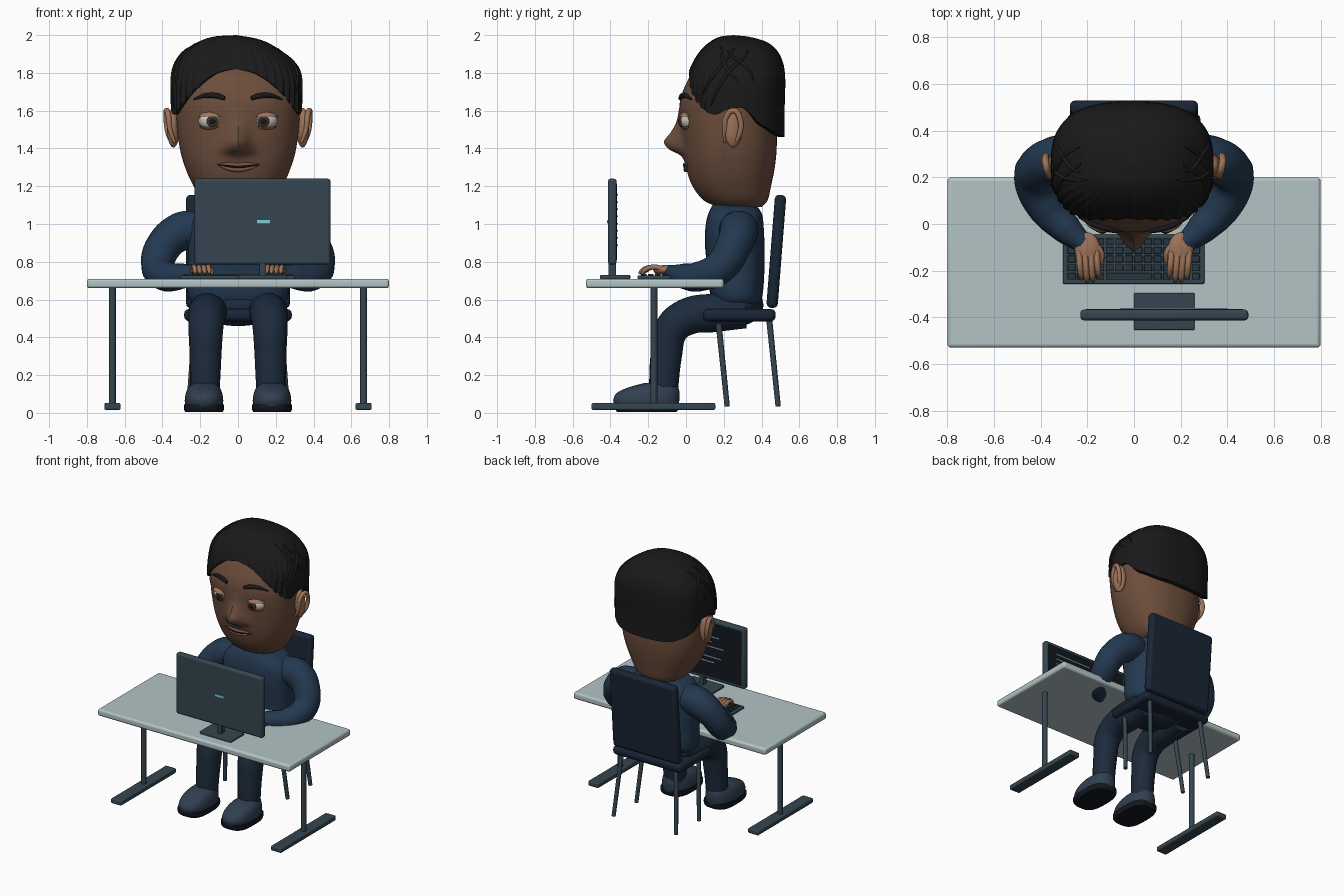
import bpy, bmesh, math
from mathutils import Vector, Matrix

if "Cube" in bpy.data.objects:
    bpy.data.objects.remove(bpy.data.objects["Cube"])


def mat(name, *rgb):
    m = bpy.data.materials.new(name)
    m.diffuse_color = (*rgb, 1)
    m.use_nodes = True
    m.node_tree.nodes["Principled BSDF"].inputs["Base Color"].default_value = m.diffuse_color
    return m


SKIN, PALE = mat("skin", .15, .075, .045), mat("light_skin", .34, .17, .10)
HAIR, SHIRT, PANTS = mat("hair", .01, .01, .011), mat("shirt", .017, .04, .08), mat("trousers", .012, .024, .045)
STEEL, TOP, SEAT = mat("steel", .035, .06, .08), mat("desk", .45, .55, .56), mat("chair", .01, .018, .035)
SHOE, DARK, KEY = mat("shoe", .03, .05, .08), mat("dark", .006, .009, .014), mat("key", .02, .035, .05)
WHITE, IRIS, CYAN = mat("white", .6, .57, .5), mat("iris", .05, .03, .018), mat("cyan", .2, .6, .65)
LINE, LIP = mat("line", .25, .4, .45), mat("lip", .2, .09, .06)


def add(name, bm, m, bevel=0):
    bmesh.ops.recalc_face_normals(bm, faces=bm.faces)
    me = bpy.data.meshes.new(name)
    bm.to_mesh(me)
    bm.free()
    me.materials.append(m)
    ob = bpy.data.objects.new(name, me)
    bpy.context.collection.objects.link(ob)
    if bevel:
        b = ob.modifiers.new("bevel", 'BEVEL')
        b.width, b.segments = bevel, 3
    return ob


def boxes(name, spans, m, bevel=0):
    """One object made of boxes given as (x0, x1, y0, y1, z0, z1)."""
    bm = bmesh.new()
    for x0, x1, y0, y1, z0, z1 in spans:
        M = Matrix.Translation(((x0 + x1) / 2, (y0 + y1) / 2, (z0 + z1) / 2))
        bmesh.ops.create_cube(bm, size=1, matrix=M @ Matrix.Diagonal((x1 - x0, y1 - y0, z1 - z0, 1)))
    return add(name, bm, m, bevel)


def ball(name, loc, scale, m, turn=0, cuts=()):
    """Ellipsoid; each cut (z, side) removes what lies on that side of height z."""
    bm = bmesh.new()
    M = Matrix.Translation(loc) @ Matrix.Rotation(turn, 4, 'Z') @ Matrix.Diagonal((*scale, 1))
    bmesh.ops.create_uvsphere(bm, u_segments=32, v_segments=20, radius=1, matrix=M)
    for z, side in cuts:
        r = bmesh.ops.bisect_plane(bm, geom=bm.verts[:] + bm.edges[:] + bm.faces[:], plane_co=(0, 0, z),
                                   plane_no=(0, 0, side), clear_outer=True)
        bmesh.ops.contextual_create(bm, geom=[e for e in r['geom_cut'] if isinstance(e, bmesh.types.BMEdge)])
    return add(name, bm, m)


def tube(name, pts, radii, m, res=8):
    cu = bpy.data.curves.new(name, 'CURVE')
    cu.dimensions, cu.bevel_depth, cu.bevel_resolution = '3D', 1, 5
    cu.use_fill_caps, cu.resolution_u = True, res
    sp = cu.splines.new('BEZIER')
    sp.bezier_points.add(len(pts) - 1)
    for b, p, r in zip(sp.bezier_points, pts, radii):
        b.co, b.radius = p, r
        b.handle_left_type = b.handle_right_type = 'AUTO'
    cu.materials.append(m)
    ob = bpy.data.objects.new(name, cu)
    bpy.context.collection.objects.link(ob)
    bpy.ops.object.select_all(action='DESELECT')
    bpy.context.view_layer.objects.active = ob
    ob.select_set(True)
    bpy.ops.object.convert(target='MESH')
    return ob


def interp(tab, z):
    """Smooth interpolation of table rows keyed by their first value."""
    z = min(max(z, tab[0][0]), tab[-1][0])
    i = max(k for k in range(len(tab) - 1) if tab[k][0] <= z or k == 0)
    a, b = tab[i], tab[i + 1]
    p, q = tab[max(i - 1, 0)], tab[min(i + 2, len(tab) - 1)]
    h = b[0] - a[0]
    t = (z - a[0]) / h
    out = []
    for k in range(1, len(a)):
        m0 = (b[k] - p[k]) / (b[0] - p[0]) * h
        m1 = (q[k] - a[k]) / (q[0] - a[0]) * h
        out.append((2*t**3 - 3*t*t + 1)*a[k] + (t**3 - 2*t*t + t)*m0 + (3*t*t - 2*t**3)*b[k] + (t**3 - t*t)*m1)
    return out


def section(tab, z, ang, n):
    """Point on a superellipse section; angle 0 faces the front (-y)."""
    hw, yf, yb = interp(tab, z)
    f = lambda v: math.copysign(abs(v) ** (2 / n), v)
    return Vector((max(hw, 0) * f(math.sin(ang)), (yf + yb) / 2 - max(yb - yf, 0) / 2 * f(math.cos(ang)), z))


def skin_rows(name, rows, m, caps=True):
    bm = bmesh.new()
    vs = [[bm.verts.new(p) for p in r] for r in rows]
    n = len(rows[0])
    for a, b in zip(vs, vs[1:]):
        for i in range(n):
            bm.faces.new((a[i], a[(i + 1) % n], b[(i + 1) % n], b[i]))
    if caps:
        bm.faces.new(vs[0])
        bm.faces.new(vs[-1])
    else:
        bmesh.ops.remove_doubles(bm, verts=bm.verts, dist=1e-5)
    return add(name, bm, m)


def loft(name, tab, m, n=2.4, xc=0, rings=24, segs=48, bump=None):
    rows = []
    for k in range(rings + 1):
        z = tab[0][0] + (tab[-1][0] - tab[0][0]) * k / rings
        row = [section(tab, z, 2 * math.pi * i / segs, n) for i in range(segs)]
        for p in row:
            if bump and p.y < .2:
                p.y -= bump(p.x, z)
            p.x += xc
        rows.append(row)
    return skin_rows(name, rows, m)


# desk
boxes("desk_top", [(-.8, .8, -.53, .2, .66, .71)], TOP, .015)
for s in (-1, 1):
    tube("desk_leg", [(s*.665, -.17, .04), (s*.665, -.17, .665)], (.019, .019), STEEL, 1)
    boxes("desk_foot", [(s*.665 - .043, s*.665 + .043, -.5, .155, .016, .052)], STEEL, .008)

# monitor
boxes("monitor", [(-.23, .49, -.413, -.367, .785, 1.24)], STEEL, .015)
boxes("screen", [(-.205, .465, -.37, -.364, .81, 1.215)], DARK)
boxes("screen_lines", [(.40 - w, .40, -.366, -.361, 1.15 - i*.038, 1.158 - i*.038)
                       for i, w in enumerate((.3, .42, .36, .46, .28, .44, .38, .2))], LINE)
boxes("monitor_light", [(.1, .17, -.417, -.41, 1.003, 1.021)], CYAN, .002)
boxes("monitor_stand", [(.113, .148, -.41, -.37, .72, .82)], STEEL, .005)
boxes("monitor_base", [(0, .26, -.455, -.295, .708, .73)], STEEL, .006)

# keyboard
boxes("keyboard", [(-.305, .302, -.257, -.045, .708, .728)], STEEL, .006)
keys = []
for r in range(5):
    for c in range(14):
        if r == 4 and 4 <= c <= 8:
            continue
        x, y = -.285 + c*.041, -.062 - r*.037
        keys.append((x, x + .034, y - .029, y, .725, .736))
keys.append((-.121, .077, -.239, -.21, .725, .736))
boxes("keys", keys, KEY, .003)

# chair
boxes("chair_seat", [(-.285, .285, .09, .475, .485, .55)], SEAT, .026)
back = boxes("chair_back", [(-.275, .275, -.03, .03, -.3, .3)], SEAT, .024)
back.location, back.rotation_euler = (0, .478, .855), (math.radians(-4.5), 0, 0)
for s in (-1, 1):
    for y in (.17, .44):
        tube("chair_leg", [(s*.225, y, .5), (s*.26, y + .048, .035)], (.016, .014), STEEL, 1)

# torso, neck
loft("torso", [(.56, .21, .17, .37), (.6, .26, .135, .40), (.75, .265, .115, .415), (.9, .265, .1, .415),
               (1.0, .26, .105, .41), (1.06, .215, .12, .4), (1.1, .13, .14, .37)], SHIRT, 2.6)
tube("collar", [(0, .26, 1.07), (0, .26, 1.115)], (.12, .12), SHIRT, 1)

# head with nose
HEAD = [(1.09, .13, .17, .40), (1.12, .18, .1, .43), (1.2, .235, .035, .45), (1.3, .28, 0, .47), (1.4, .308, -.015, .48),
        (1.55, .325, -.03, .48), (1.66, .325, -.03, .48), (1.78, .31, .02, .47), (1.9, .24, .1, .42)]
NOSE = [(1.33, 0, .07), (1.365, .02, .075), (1.395, .075, .07), (1.435, .098, .06), (1.48, .06, .052),
        (1.54, .022, .045), (1.62, 0, .045)]


def nose(x, z):
    a, w = interp(NOSE, z)
    return max(a, 0) * math.exp(-(x / w) ** 2)


def face(x, z, out=0):
    hw, yf, yb = interp(HEAD, z)
    y = (yf + yb) / 2 - (yb - yf) / 2 * (1 - abs(x / hw) ** 2.3) ** (1 / 2.3)
    return Vector((x, y - nose(x, z) - out, z))


loft("head", HEAD, SKIN, 2.3, rings=72, segs=112, bump=nose)
tube("upper_lip", [face(x, z, .003) for x, z in ((-.11, 1.315), (-.05, 1.317), (0, 1.313), (.05, 1.317), (.115, 1.315))],
     (.003, .009, .01, .009, .003), LIP)
tube("lower_lip", [face(x, z, .002) for x, z in ((-.1, 1.31), (-.05, 1.294), (0, 1.288), (.05, 1.294), (.105, 1.31))],
     (.003, .011, .014, .011, .003), LIP)
tube("mouth_line", [face(x, z, .008) for x, z in ((-.105, 1.314), (0, 1.301), (.11, 1.314))], (.003, .005, .003), DARK)

# hair cap with combed ridges and an uneven hairline
CAP = [(1.44, .345, .0, .522), (1.6, .347, -.015, .522), (1.7, .349, -.01, .525), (1.78, .342, .008, .525),
       (1.85, .315, .035, .515), (1.92, .25, .08, .48), (1.965, .18, .13, .42), (1.99, .1, .18, .33), (2.0, 0, .25, .25)]
LINEZ = [(0, 1.82), (15, 1.79), (36, 1.7), (52, 1.63), (72, 1.58), (88, 1.61), (98, 1.61), (112, 1.54), (130, 1.5),
         (150, 1.47), (180, 1.46)]


def hair(s, ang, grow=1.0):
    z0 = interp(LINEZ, math.degrees(abs(ang)))[0]
    p = section(CAP, z0 + (2 - z0) * (1 - (1 - s) ** 2), ang, 2.6)
    g = grow + (.014 * math.sin(40 * ang) * (1 - s) if abs(ang) < 1.2 else 0)
    side = p.x
    p.x, p.y = p.x * g - .008, .25 + (p.y - .25) * g
    p.z -= .06 * side * max(0, min(1, (p.z - 1.75) / .15)) + .01 * s * abs(side)
    return p


angs = [-math.pi + 2 * math.pi * i / 240 for i in range(240)]
rows = [[hair(0, a, .88) for a in angs]] + [[hair(k / 24, a) for a in angs] for k in range(25)]
skin_rows("hair", rows, HAIR, caps=False)
for s in (-1, 1):
    for a0, a1, s0, s1 in ((1.0, 1.5, .1, .62), (1.2, 1.75, .05, .6), (1.6, 1.1, .2, .65), (1.85, 1.35, .25, .6)):
        tube("hair_strand", [hair(s0 + (s1 - s0)*k/4, s*(a0 + (a1 - a0)*k/4)) for k in range(5)],
             (.003, .008, .01, .008, .003), HAIR)

for s in (-1, 1):
    # eyes and brows
    e = Vector((s*.135, .04, 1.547))
    ball("eyeball", e, (.078, .072, .056), WHITE)
    ball("iris", e + Vector((0, -.066, -.003)), (.032, .012, .032), IRIS)
    ball("pupil", e + Vector((0, -.074, -.003)), (.016, .008, .016), DARK)
    ball("upper_lid", e, (.088, .08, .062), PALE, cuts=((1.568, -1),))
    ball("lower_lid", e, (.088, .08, .06), PALE, cuts=((1.515, 1),))
    tube("eyebrow", [face(s*x, z, .004) for x, z in ((.07, 1.665), (.11, 1.678), (.17, 1.68), (.235, 1.66))],
         (.011, .015, .013, .004), HAIR)
    # ears
    ball("ear", (s*.342, .25, 1.51), (.033, .05, .105), PALE, s*.25)
    tube("ear_rim", [(s*.335, .205, 1.43), (s*.36, .205, 1.50), (s*.368, .215, 1.57), (s*.378, .255, 1.6),
                     (s*.38, .285, 1.56), (s*.37, .285, 1.48), (s*.345, .25, 1.415)],
         (.008, .013, .015, .015, .015, .014, .008), PALE)
    # arms and hands
    tube("sleeve", [(s*.2, .27, .97), (s*.3, .28, .96), (s*.395, .25, .88), (s*.425, .185, .775), (s*.375, .07, .722),
                    (s*.29, -.02, .725), (s*.215, -.085, .742)], (.1, .105, .095, .088, .08, .066, .042), SHIRT, 12)
    ball("palm", (s*.2, -.105, .757), (.055, .07, .026), PALE, -s*.15)
    for i, x in enumerate((.236, .211, .186, .161)):
        d = (0, .012, .01, -.008)[i]
        tube("finger", [(s*x, -.12, .762), (s*(x - .004), -.175, .772), (s*(x - .008), -.215 - d, .758),
                        (s*(x - .01), -.236 - d, .737)], (.015, .0135, .0125, .007), PALE, 5)
    tube("thumb", [(s*.17, -.09, .755), (s*.142, -.125, .752), (s*.138, -.165, .74)], (.018, .015, .008), PALE, 5)
    # legs and shoes
    tube("trouser_leg", [(s*.15, .31, .545), (s*.16, .15, .53), (s*.165, .01, .51), (s*.17, -.075, .445),
                         (s*.172, -.105, .3), (s*.175, -.12, .11)], (.1, .105, .1, .092, .084, .078), PANTS, 12)
    loft("shoe", [(.035, .098, -.375, -.04), (.07, .102, -.385, -.035), (.11, .094, -.36, -.035),
                  (.14, .078, -.29, -.045), (.158, .05, -.22, -.07)], SHOE, 2.3, s*.18, 12, 40)
    loft("shoe_sole", [(0.005, .1, -.365, -.05), (.02, .106, -.375, -.04), (.045, .106, -.375, -.04)],
         DARK, 3, s*.18, 4, 40)
ball("hips", (0, .27, .57), (.25, .14, .11), PANTS)

bpy.ops.object.select_all(action='SELECT')
bpy.ops.object.shade_smooth_by_angle()
